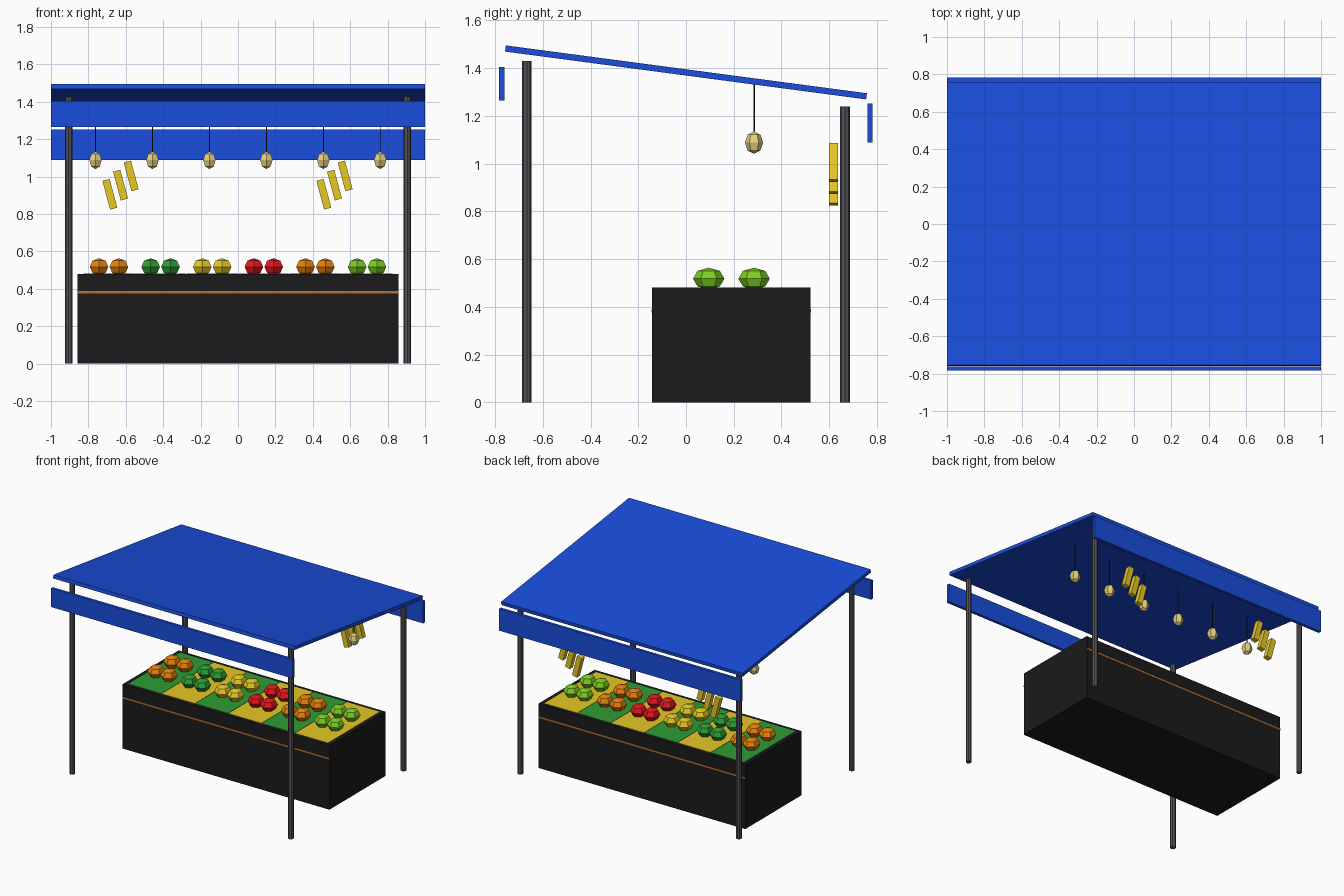
import bpy, bmesh, math
from mathutils import Matrix, Vector

if "Cube" in bpy.data.objects:
    bpy.data.objects.remove(bpy.data.objects["Cube"])

COLOURS = {
    "awning blue": (0.010, 0.075, 0.72), "counter black": (0.0105, 0.0105, 0.0105),
    "post grey": (0.085, 0.085, 0.095), "wood brown": (0.50, 0.16, 0.025),
    "orange": (0.82, 0.23, 0.003), "green": (0.028, 0.34, 0.035),
    "yellow": (0.80, 0.58, 0.018), "red": (0.80, 0.008, 0.012),
    "lime": (0.20, 0.62, 0.015), "bulb cream": (0.78, 0.65, 0.22),
}
MATS = {}
for n, c in COLOURS.items():
    MATS[n] = bpy.data.materials.new(n)
    MATS[n].diffuse_color = (*c, 1)


def finish(bm, name, colour, matrix):
    me = bpy.data.meshes.new(name)
    bm.to_mesh(me)
    bm.free()
    me.materials.append(MATS[colour])
    ob = bpy.data.objects.new(name, me)
    ob.matrix_world = matrix
    bpy.context.collection.objects.link(ob)
    return ob


def box(name, colour, centre, size, rot=0, axis='X'):
    bm = bmesh.new()
    bmesh.ops.create_cube(bm, size=1)
    bmesh.ops.scale(bm, vec=size, verts=bm.verts)
    return finish(bm, name, colour, Matrix.Translation(centre) @ Matrix.Rotation(rot, 4, axis))


def rod(name, colour, x, y, z0, z1, r, sides):
    bm = bmesh.new()
    bmesh.ops.create_cone(bm, cap_ends=True, segments=sides, radius1=r, radius2=r, depth=z1 - z0)
    return finish(bm, name, colour, Matrix.Translation((x, y, (z0 + z1) / 2)))


def ball(name, colour, centre, radii):
    bm = bmesh.new()
    bmesh.ops.create_uvsphere(bm, u_segments=6, v_segments=4, radius=1)
    bmesh.ops.scale(bm, vec=radii, verts=bm.verts)
    return finish(bm, name, colour, Matrix.Translation(centre))


# Sloping roof and hanging fascias
slope = math.atan2(-0.2, 1.51)
box("roof", "awning blue", (0, 0, 1.382), (2, 1.526, 0.026), slope)
box("front_fascia", "awning blue", (0, -0.772, 1.335), (2, 0.022, 0.14))
box("back_fascia", "awning blue", (0, 0.771, 1.17), (2, 0.022, 0.164))

# Corner posts
for x in (-0.905, 0.905):
    rod("front_post", "post grey", x, -0.667, 0, 1.43, 0.02, 8)
    rod("back_post", "post grey", x, 0.666, 0, 1.24, 0.02, 8)

# Counter with thin wooden bands front and back
box("counter", "counter black", (0, 0.19, 0.24), (1.714, 0.665, 0.48))
box("counter_band", "wood brown", (0, 0.19, 0.382), (1.712, 0.669, 0.012))

# Display mats and fruit, six columns of four
fruit = ["orange", "green", "yellow", "red", "orange", "lime"]
for i, colour in enumerate(fruit):
    cx = -0.69 + 0.276 * i
    box("display_mat", "yellow" if i % 2 else "green", (cx, 0.19, 0.48), (0.272, 0.61, 0.003))
    for dx in (-0.053, 0.053):
        for y in (0.095, 0.285):
            ball("fruit", colour, (cx + dx, y, 0.518), (0.0575, 0.066, 0.046))

# Hanging bulbs on cords
for i in range(6):
    x = -0.762 + 0.3045 * i
    rod("bulb_cord", "counter black", x, 0.285, 1.12, 1.338, 0.003, 6)
    ball("bulb", "bulb cream", (x, 0.285, 1.088), (0.038, 0.038, 0.047))

# Two bunches of tilted yellow sticks
for x0 in (-0.685, 0.459):
    for i in range(3):
        box("hanging_stick", "yellow", (x0 + 0.057 * i, 0.617, 0.906 + 0.049 * i),
            (0.04, 0.038, 0.159), math.radians(-15), 'Y')

for m in bpy.data.materials:
    if m.users and not m.is_grease_pencil:
        m.use_nodes = True
        m.node_tree.nodes["Principled BSDF"].inputs["Base Color"].default_value = m.diffuse_color
